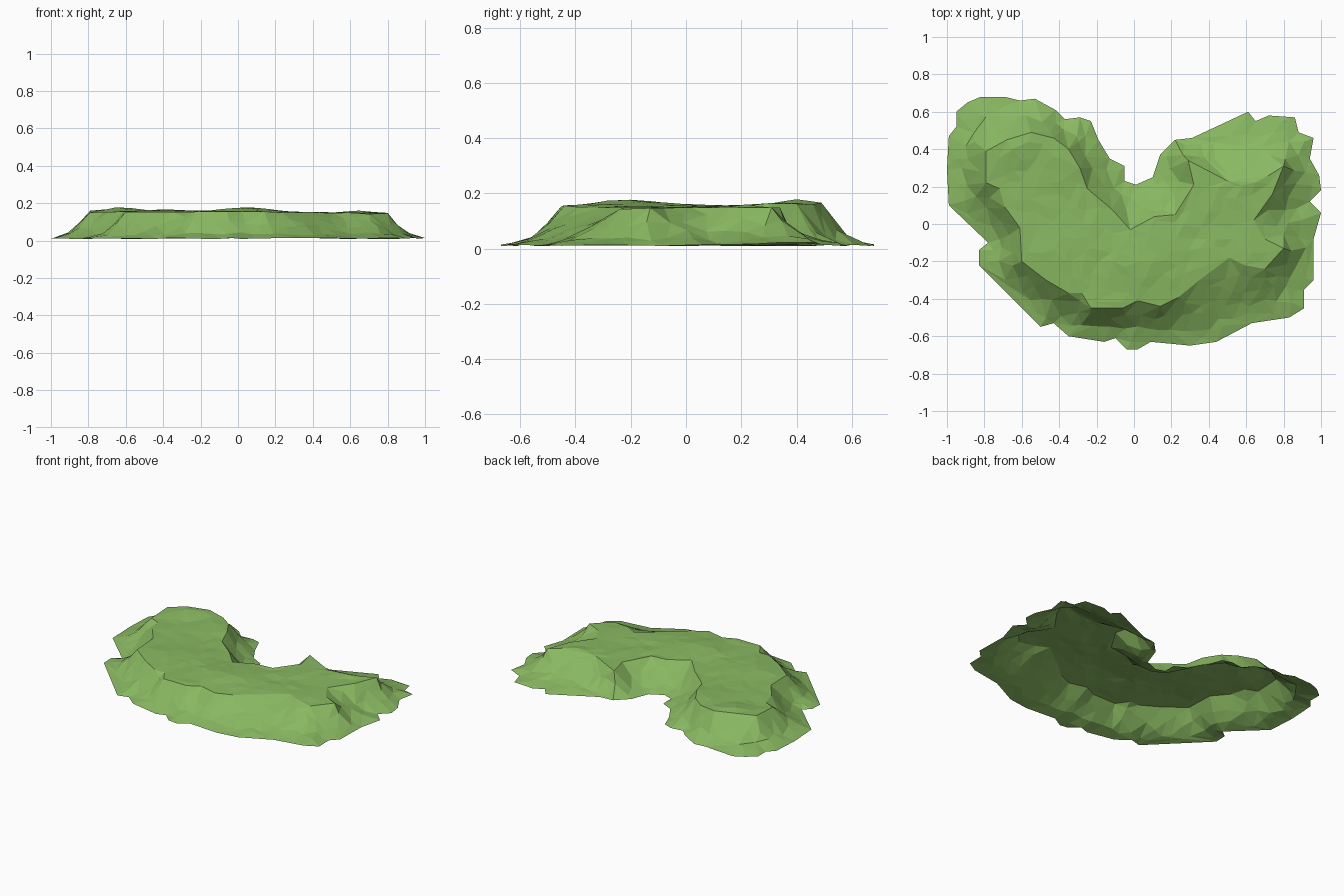
import bpy
import bmesh
import math
import random
from mathutils import Vector, geometry

random.seed(4)
if "Cube" in bpy.data.objects:
    bpy.data.objects.remove(bpy.data.objects["Cube"])


def outline(values):
    """Turn x, y pairs in hundredths of a unit into a closed outline."""
    return [Vector((x, y)) / 100 for x, y in zip(values[::2], values[1::2])]


# Ragged ground rim of the crescent mound
rim = outline([
    -82, 68, -69, 68, -61, 66, -53, 67, -42, 61, -37, 56, -29, 57, -23, 55,
    -19, 45, -13, 35, -5, 31, -5, 23, 1, 21, 10, 25, 14, 37, 22, 45, 31, 46,
    61, 60, 65, 55, 72, 58, 86, 57, 88, 49, 96, 46, 94, 35, 99, 26, 100, 18,
    94, 12, 100, 6, 96, -8, 96, -30, 91, -35, 91, -45, 83, -50, 63, -53,
    44, -63, 30, -65, 9, -63, 2, -67, -4, -67, -10, -61, -16, -63, -35, -60,
    -43, -53, -50, -55, -83, -22, -83, -14, -78, -10, -99, 10, -100, 29,
    -99, 47, -95, 52, -95, 60, -89, 65])

# Edge of the raised plateau
crest = outline([
    -79, 39, -68, 45, -55, 49, -43, 46, -35, 40, -29, 30, -25, 19, -12, 8,
    -2, -3, 11, 4, 22, 5, 32, 21, 29, 34, 50, 23, 72, 26, 80, 31, 74, 16,
    64, 2, 70, -8, 80, -13, 70, -24, 59, -22, 51, -18, 35, -30, 24, -39,
    14, -44, 2, -41, -6, -45, -23, -45, -28, -37, -35, -37, -47, -30,
    -60, -20, -61, -2, -69, 9, -72, 19, -79, 22])

# Gentle swells: centre x, centre y, radius, rise
swells = [(0.05, -0.2, 0.17, 0.022), (-0.62, 0.43, 0.12, 0.025),
          (-0.35, 0.35, 0.1, 0.012), (0.65, 0.22, 0.1, 0.012),
          (-0.4, -0.15, 0.15, 0.008), (0.95, 0.38, 0.1, 0.015)]


def edge_distance(p, loop):
    """Shortest distance from a point to a closed outline."""
    best = 9.0
    for a, b in zip(loop, loop[1:] + loop[:1]):
        side = b - a
        t = (p - a).dot(side) / side.length_squared
        best = min(best, (p - a.lerp(b, min(max(t, 0), 1))).length)
    return best


def inside(p, loop):
    """Even-odd test for a point in a closed outline."""
    hit = False
    for a, b in zip(loop, loop[1:] + loop[:1]):
        if (a.y > p.y) != (b.y > p.y):
            if p.x < a.x + (p.y - a.y) * (b.x - a.x) / (b.y - a.y):
                hit = not hit
    return hit


def height(p):
    """Swelling top, steep bank and a thin, nearly flat skirt at the rim."""
    rise = random.uniform(-0.004, 0.004)
    for x, y, radius, lift in swells:
        rise += lift * math.exp(-((p - Vector((x, y))).length / radius) ** 2)
    top = 0.154 - 0.012 * max(0, p.x) + rise
    to_rim = edge_distance(p, rim)
    to_crest = edge_distance(p, crest)
    if inside(p, crest) or to_crest < 0.001:
        return top
    base = 0.012 + rise
    gap = to_rim + to_crest
    t = to_rim / gap
    foot = min(0.45, 0.11 / gap)
    if t < foot:
        return base + 0.028 * t / foot
    return base + 0.028 + (top - base - 0.028) * (t - foot) / (1 - foot)


# Scatter loose points between the two outlines and over the plateau
points = rim + crest
step = 0.07
for i in range(-15, 16):
    for j in range(-10, 11):
        shift = 0.5 if j % 2 else 0
        p = Vector(((i + shift + random.uniform(-0.3, 0.3)) * step,
                    (j + random.uniform(-0.3, 0.3)) * step))
        clear = min(edge_distance(p, rim), edge_distance(p, crest))
        if inside(p, rim) and clear > 0.025:
            points.append(p)


def loop_edges(start, count):
    """Index pairs joining consecutive outline points."""
    return [(start + k, start + (k + 1) % count) for k in range(count)]


# Triangulate into an open, hollow shell
edges = loop_edges(0, len(rim)) + loop_edges(len(rim), len(crest))
result = geometry.delaunay_2d_cdt(points, edges, [], 1, 0.0001)
bm = bmesh.new()
verts = [bm.verts.new((p.x, p.y, height(p))) for p in result[0]]
for tri in result[2]:
    face = bm.faces.new([verts[k] for k in tri])
    face.normal_update()
    if face.normal.z < 0:
        face.normal_flip()

# Discard stray faces outside the ragged rim
stray = [f for f in bm.faces if not inside(f.calc_center_median().to_2d(), rim)]
bmesh.ops.delete(bm, geom=stray, context="FACES")

mesh = bpy.data.meshes.new("grass_mound")
bm.to_mesh(mesh)
bm.free()
mound = bpy.data.objects.new("grass_mound", mesh)
bpy.context.collection.objects.link(mound)

# Grass colour
green = (0.25, 0.48, 0.12, 1)
grass = bpy.data.materials.new("grass_green")
grass.use_nodes = True
grass.diffuse_color = green
for node in grass.node_tree.nodes:
    if node.type == "BSDF_PRINCIPLED":
        node.inputs["Base Color"].default_value = green
mesh.materials.append(grass)
